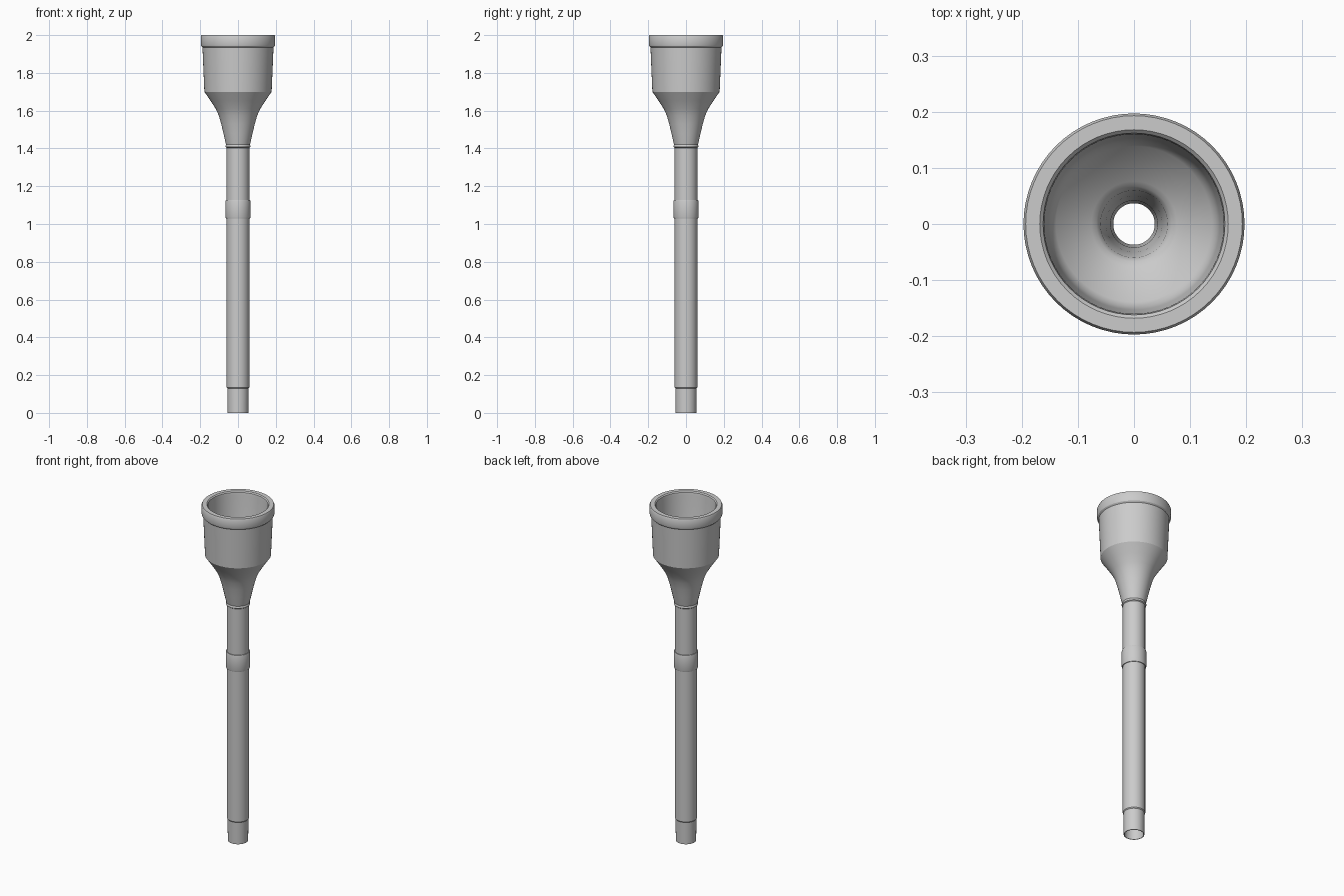
import bpy, bmesh, math

if "Cube" in bpy.data.objects:
    bpy.data.objects.remove(bpy.data.objects["Cube"])

SEGMENTS = 64


def lathe(name, profile, closed=True):
    """Spin an (r, z) profile around the z axis."""
    bm = bmesh.new()
    rings = []
    for r, z in profile:
        rings.append([bm.verts.new((r * math.cos(2 * math.pi * i / SEGMENTS),
                                    r * math.sin(2 * math.pi * i / SEGMENTS), z))
                      for i in range(SEGMENTS)])
    pairs = list(zip(rings, rings[1:]))
    if closed:
        pairs.append((rings[-1], rings[0]))
    for a, b in pairs:
        for i in range(SEGMENTS):
            j = (i + 1) % SEGMENTS
            bm.faces.new((a[i], a[j], b[j], b[i]))
    bmesh.ops.recalc_face_normals(bm, faces=bm.faces)
    mesh = bpy.data.meshes.new(name)
    bm.to_mesh(mesh)
    bm.free()
    ob = bpy.data.objects.new(name, mesh)
    bpy.context.collection.objects.link(ob)
    bpy.ops.object.select_all(action='DESELECT')
    ob.select_set(True)
    bpy.context.view_layer.objects.active = ob
    bpy.ops.object.shade_smooth_by_angle(angle=math.radians(30))
    return ob


# Outer skin from the foot of the shank up to the rim
outer = [
    (0.055, 0.0), (0.056, 0.13), (0.06, 0.135), (0.06, 1.403),
    (0.065, 1.407), (0.066, 1.413), (0.063, 1.42),
    (0.068, 1.44), (0.077, 1.48), (0.089, 1.53), (0.102, 1.575),
    (0.118, 1.61), (0.145, 1.652), (0.178, 1.70),
    (0.188, 1.935), (0.195, 1.942), (0.197, 1.95), (0.197, 1.992), (0.193, 2.0),
]

# Inner skin: rim, steep cup wall, shallow cup floor, throat, widening bore
inner = [
    (0.168, 2.0), (0.162, 1.994), (0.160, 1.98), (0.153, 1.78),
    (0.148, 1.755), (0.139, 1.74), (0.076, 1.69), (0.067, 1.684),
    (0.060, 1.672), (0.050, 1.61), (0.042, 1.53), (0.037, 1.42),
    (0.037, 1.33), (0.051, 0.0),
]
lathe("mouthpiece_body", outer + inner)

# Raised collar around the shank
lathe("shank_collar", [(0.058, 1.03), (0.064, 1.03), (0.066, 1.036),
                       (0.066, 1.122), (0.064, 1.128), (0.058, 1.128)])
